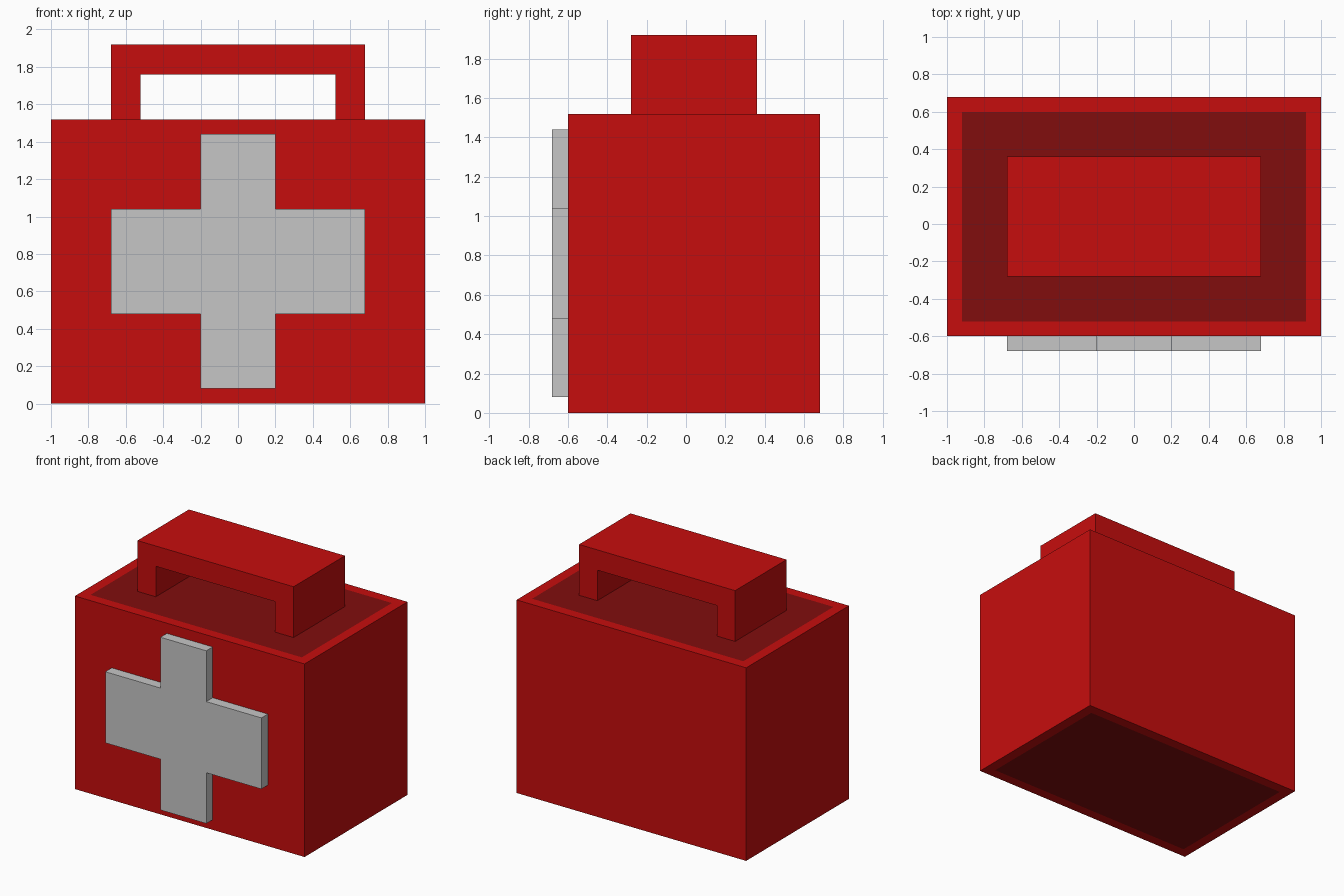
import bpy
import bmesh

cube = bpy.data.objects.get("Cube")
if cube:
    bpy.data.objects.remove(cube, do_unlink=True)


def make_material(name, rgb):
    mat = bpy.data.materials.new(name)
    mat.use_nodes = True
    colour = (*rgb, 1.0)
    mat.diffuse_color = colour
    bsdf = next(n for n in mat.node_tree.nodes if n.type == "BSDF_PRINCIPLED")
    bsdf.inputs["Base Color"].default_value = colour
    return mat


RED = make_material("red", (0.565, 0.004, 0.004))
DARK_RED = make_material("dark red", (0.22, 0.004, 0.004))
GREY = make_material("light grey", (0.565, 0.565, 0.565))


def finish(bm, name, materials):
    bmesh.ops.recalc_face_normals(bm, faces=bm.faces)
    mesh = bpy.data.meshes.new(name)
    bm.to_mesh(mesh)
    bm.free()
    for mat in materials:
        mesh.materials.append(mat)
    obj = bpy.data.objects.new(name, mesh)
    bpy.context.collection.objects.link(obj)
    return obj


def extrude_profile(name, half, y0, y1, material):
    """Mirror a right-hand (x, z) outline across x = 0 and extrude it along y."""
    outline = half + [(-x, z) for x, z in reversed(half)]
    bm = bmesh.new()
    face = bm.faces.new([bm.verts.new((x, y0, z)) for x, z in outline])
    result = bmesh.ops.extrude_face_region(bm, geom=[face], use_keep_orig=True)
    verts = [v for v in result["geom"] if isinstance(v, bmesh.types.BMVert)]
    bmesh.ops.translate(bm, verts=verts, vec=(0, y1 - y0, 0))
    return finish(bm, name, [material])


# Case body, with flush dark panels inset in the lid and the base
bm = bmesh.new()
bmesh.ops.create_cube(bm, size=1.0)
bmesh.ops.scale(bm, verts=bm.verts, vec=(2.0, 1.28, 1.52))
bmesh.ops.translate(bm, verts=bm.verts, vec=(0, 0.04, 0.76))
bm.normal_update()
panels = [f for f in bm.faces if abs(f.normal.z) > 0.9]
bmesh.ops.inset_individual(bm, faces=panels, thickness=0.08, use_even_offset=True)
for face in panels:
    face.material_index = 1
finish(bm, "case_body", [RED, DARK_RED])

# Wide carrying handle: an arch standing on the lid
extrude_profile("handle", [(0.52, 1.76), (0.52, 1.52), (0.68, 1.52), (0.68, 1.92)],
                -0.28, 0.36, RED)

# Raised cross on the front; the outline runs bottom to top
# The handle outline above is listed so its mirrored half closes the arch
extrude_profile("front_cross",
                [(0.20, 0.08), (0.20, 0.48), (0.68, 0.48),
                 (0.68, 1.04), (0.20, 1.04), (0.20, 1.44)],
                -0.68, -0.60, GREY)
